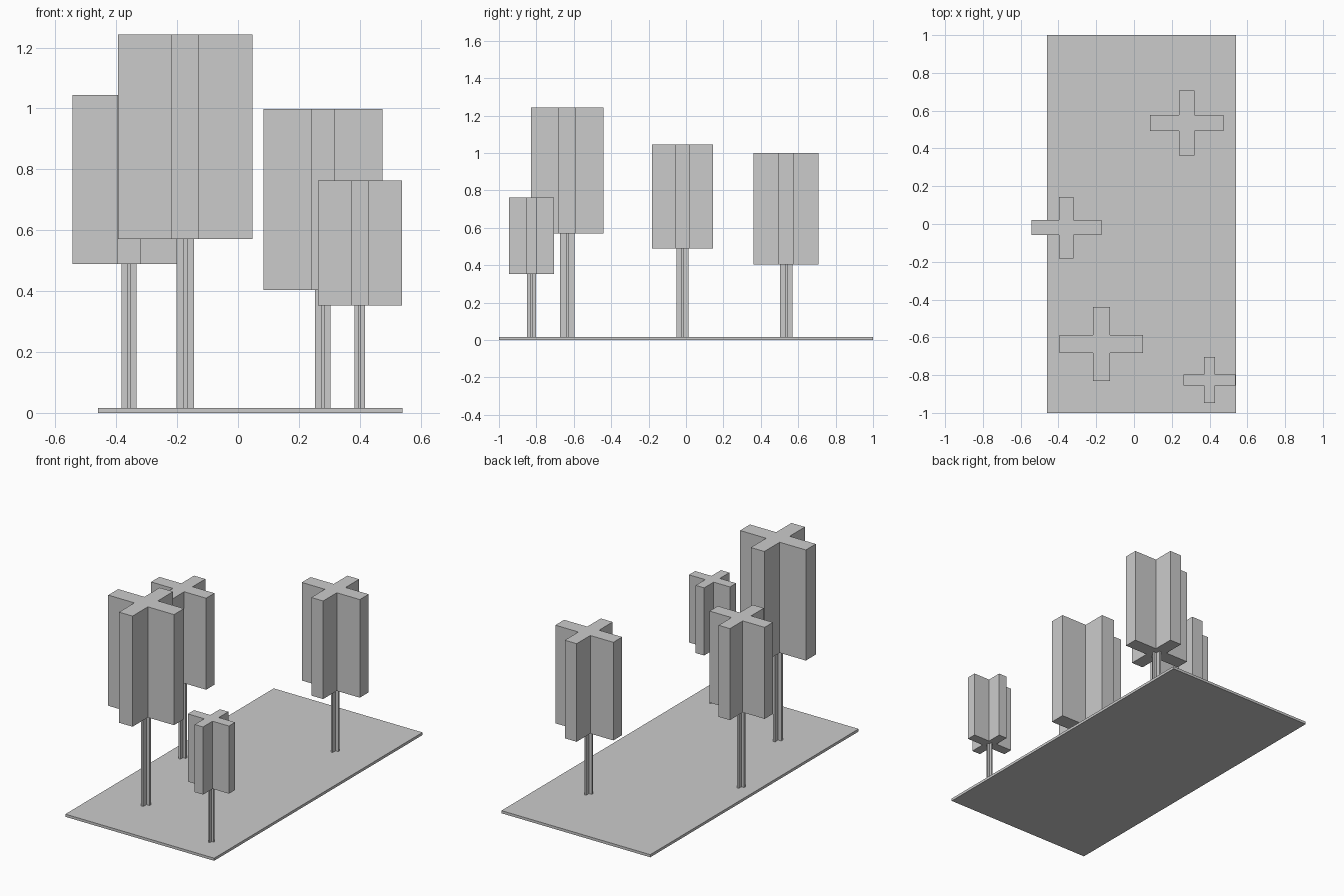
import bpy, bmesh

if "Cube" in bpy.data.objects:
    bpy.data.objects.remove(bpy.data.objects["Cube"])


def prism(name, outline, z0, z1):
    """Extrude a closed outline straight up from z0 to z1."""
    bm = bmesh.new()
    face = bm.faces.new([bm.verts.new((x, y, z0)) for x, y in outline])
    ext = bmesh.ops.extrude_face_region(bm, geom=[face], use_keep_orig=True)
    for v in ext["geom"]:
        if isinstance(v, bmesh.types.BMVert):
            v.co.z = z1
    bmesh.ops.recalc_face_normals(bm, faces=bm.faces[:])
    me = bpy.data.meshes.new(name)
    bm.to_mesh(me)
    bm.free()
    ob = bpy.data.objects.new(name, me)
    bpy.context.collection.objects.link(ob)
    return ob


def cross(cx, cy, hx, hy, bx, by):
    """Plus-shaped outline: half extents hx, hy and half bar widths bx, by."""
    quarter = [(hx, by), (bx, by), (bx, hy)]
    pts = quarter + [(-x, y) for x, y in reversed(quarter)]
    pts += [(-x, -y) for x, y in quarter] + [(x, -y) for x, y in reversed(quarter)]
    return [(cx + x, cy + y) for x, y in pts]


# Thin ground slab
TOP = 0.016
prism("ground_slab", [(-0.46, -1), (0.54, -1), (0.54, 1), (-0.46, 1)], 0, TOP)

# Trees: centre x, centre y, crown half width x / y, crown bottom, crown top
trees = [
    (-0.358, -0.019, 0.185, 0.163, 0.489, 1.045),
    (-0.173, -0.635, 0.221, 0.195, 0.571, 1.243),
    (0.279, 0.535, 0.195, 0.173, 0.403, 0.999),
    (0.400, -0.826, 0.138, 0.121, 0.352, 0.763),
]
for i, (cx, cy, hx, hy, z0, z1) in enumerate(trees, 1):
    # Plus-shaped crown
    prism(f"tree_crown_{i}", cross(cx, cy, hx, hy, hx * 0.205, hy * 0.245), z0, z1)
    # Slim plus-shaped trunk
    tx, ty = hx * 0.13, hy * 0.194
    prism(f"tree_trunk_{i}", cross(cx, cy, tx, ty, tx * 0.25, ty * 0.2), TOP - 0.004, z0)
